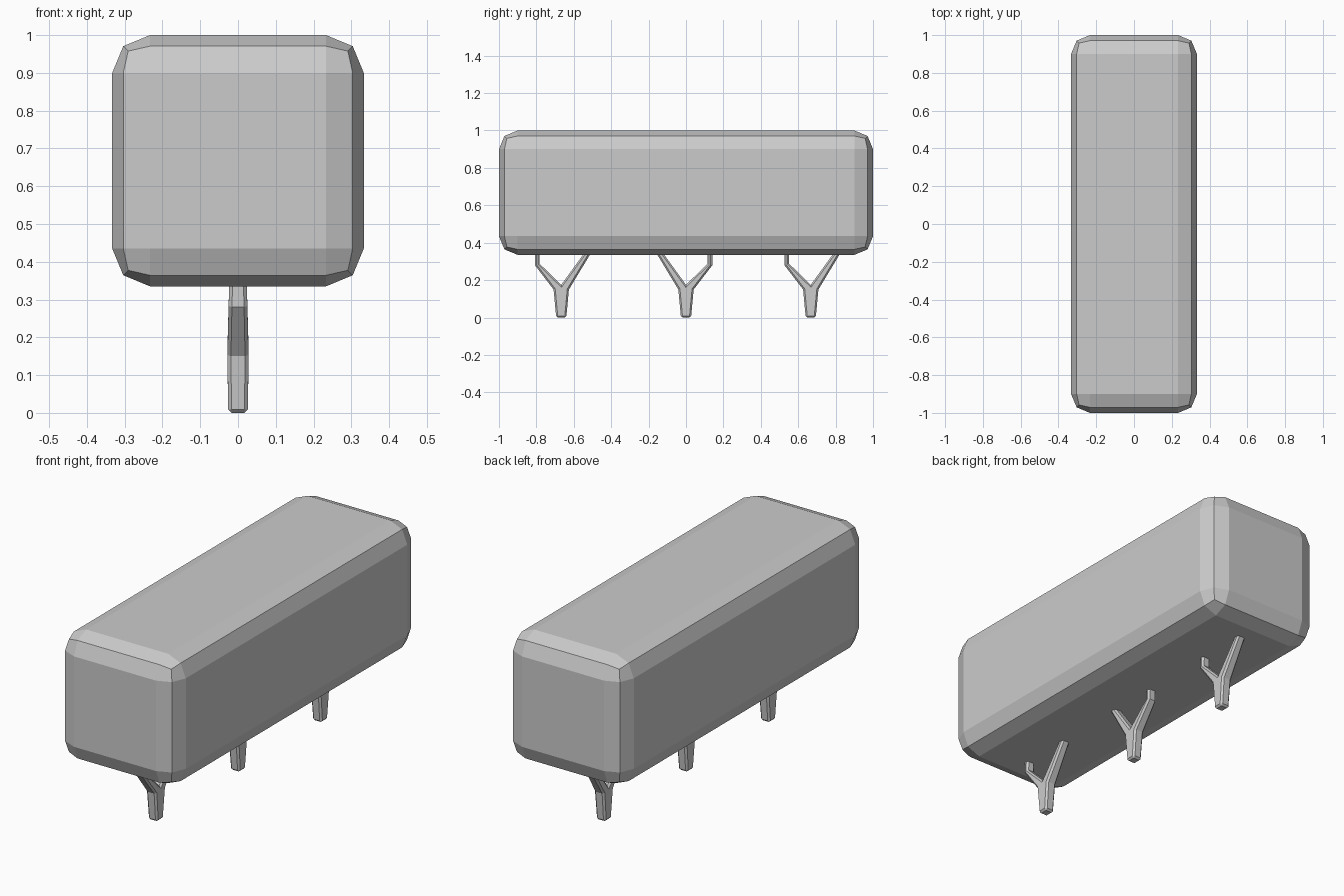
import bpy, bmesh

if "Cube" in bpy.data.objects:
    bpy.data.objects.remove(bpy.data.objects["Cube"])

def finish(bm, name):
    bmesh.ops.recalc_face_normals(bm, faces=bm.faces)
    me = bpy.data.meshes.new(name)
    bm.to_mesh(me)
    bm.free()
    ob = bpy.data.objects.new(name, me)
    bpy.context.collection.objects.link(ob)
    return ob

# Clipped foliage block with rounded two-segment edges
bm = bmesh.new()
bmesh.ops.create_cube(bm, size=1)
for v in bm.verts:
    v.co = (v.co.x * 0.666, v.co.y * 2, 0.6675 + v.co.z * 0.665)
bmesh.ops.bevel(bm, geom=bm.edges[:], offset=0.1, segments=2, profile=0.5,
                affect='EDGES')
finish(bm, "hedge_foliage")

# Forked trunk outline (y, z): bent branch on the left, straight on the right
FORK = [(-0.027, 0), (0.027, 0), (0.041, 0.15), (0.162, 0.35), (0.127, 0.35),
        (0, 0.175), (-0.115, 0.287), (-0.115, 0.35), (-0.141, 0.35),
        (-0.141, 0.28), (-0.041, 0.15)]

def half_width(z):
    if z < 0.18:
        return 0.026 + 0.002 * z / 0.18
    return 0.028 - 0.005 * (z - 0.18) / 0.17

def trunk(name, y0, side):
    bm = bmesh.new()
    left, right = ([bm.verts.new((s * half_width(z), y0 + side * y, z))
                    for y, z in FORK] for s in (-1, 1))
    bm.faces.new(left)
    bm.faces.new(right[::-1])
    n = len(FORK)
    for i in range(n):
        j = (i + 1) % n
        bm.faces.new((left[i], right[i], right[j], left[j]))
    bmesh.ops.recalc_face_normals(bm, faces=bm.faces)
    # Chamfer the long rims and the foot
    rims = [e for e in bm.edges
            if abs(e.verts[0].co.x - e.verts[1].co.x) < 0.02
            or max(v.co.z for v in e.verts) < 0.01]
    bmesh.ops.bevel(bm, geom=rims, offset=0.009, segments=1, affect='EDGES',
                    clamp_overlap=True)
    finish(bm, name)

# Three trunks, the middle one turned around
trunk("trunk_front", -0.667, 1)
trunk("trunk_middle", 0, -1)
trunk("trunk_back", 0.667, 1)
